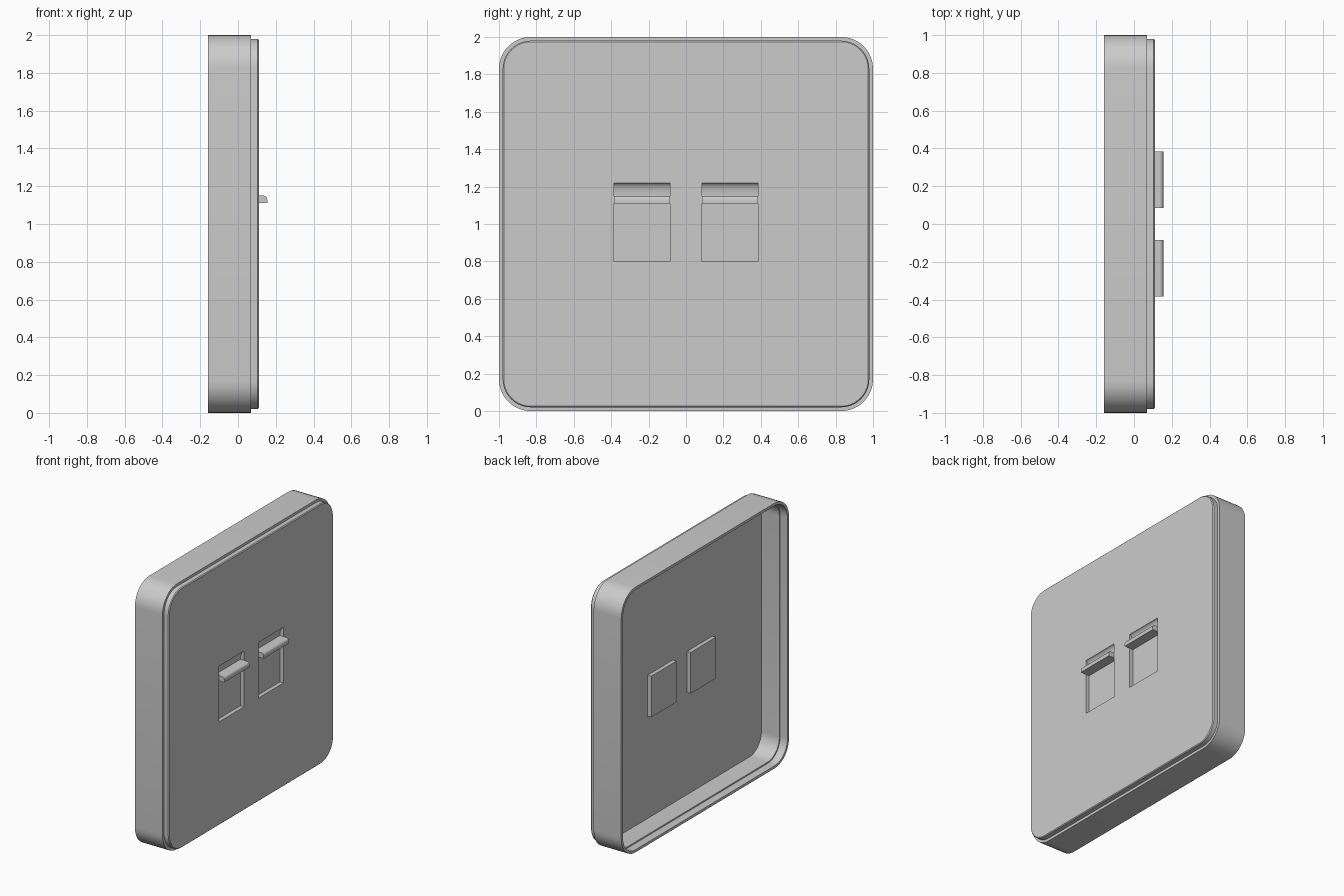
import bpy, bmesh, math

if "Cube" in bpy.data.objects:
    bpy.data.objects.remove(bpy.data.objects["Cube"])

grey = bpy.data.materials.new("plain grey")
grey.use_nodes = True
COLOUR = (0.6, 0.6, 0.6, 1)
grey.diffuse_color = COLOUR
grey.node_tree.nodes["Principled BSDF"].inputs["Base Color"].default_value = COLOUR


def finish(name, bm):
    bmesh.ops.recalc_face_normals(bm, faces=bm.faces)
    mesh = bpy.data.meshes.new(name)
    bm.to_mesh(mesh)
    bm.free()
    mesh.materials.append(grey)
    obj = bpy.data.objects.new(name, mesh)
    bpy.context.collection.objects.link(obj)
    return obj


def smooth(obj):
    bpy.ops.object.select_all(action="DESELECT")
    obj.select_set(True)
    bpy.context.view_layer.objects.active = obj
    bpy.ops.object.shade_smooth_by_angle(angle=math.radians(35))


def rounded_ring(bm, x, half, steps=10):
    """Rounded square in the yz plane, centred on z = 1."""
    r = half - 0.83
    verts = []
    for corner in range(4):
        a0 = corner * math.pi / 2
        cy = 0.83 * (1 if corner in (0, 3) else -1)
        cz = 0.83 * (1 if corner in (0, 1) else -1)
        for i in range(steps + 1):
            a = a0 + math.pi / 2 * i / steps
            verts.append(bm.verts.new((x, cy + r * math.cos(a), 1 + cz + r * math.sin(a))))
    return verts


def extrude_profile(name, profile, y0, y1):
    """Prism along y from a list of (x, z) points."""
    bm = bmesh.new()
    a, b = ([bm.verts.new((x, y, z)) for x, z in profile] for y in (y0, y1))
    bm.faces.new(a)
    bm.faces.new(b)
    n = len(profile)
    for i in range(n):
        j = (i + 1) % n
        bm.faces.new((a[i], a[j], b[j], b[i]))
    return finish(name, bm)


# Hollow wall plate: inner panel, inner lip, back rim, side, seam, raised front
bm = bmesh.new()
sections = [(0.05, 0.97), (-0.10, 0.97), (-0.10, 0.98), (-0.16, 0.98), (-0.16, 1.0),
            (0.07, 1.0), (0.07, 0.98), (0.104, 0.98), (0.11, 0.974)]
rings = [rounded_ring(bm, x, half) for x, half in sections]
for a, b in zip(rings, rings[1:]):
    for i in range(len(a)):
        j = (i + 1) % len(a)
        bm.faces.new((a[i], a[j], b[j], b[i]))
bm.faces.new(rings[0])
bm.faces.new(rings[-1])
plate = finish("wall_plate", bm)

# Port openings with a curved finger scoop at the top
scoop = [(0.11 - 0.03 * math.cos(t * math.pi / 12), 1.22 - 0.07 * (1 - math.sin(t * math.pi / 12)))
         for t in range(7)]
opening = [(0.08, 0.80)] + scoop + [(0.2, 1.22), (0.2, 0.80)]
# Shutter grip with a rounded upper front edge
grip = [(0.07, 1.11), (0.155, 1.11), (0.155, 1.13)]
grip += [(0.135 + 0.02 * math.cos(t * math.pi / 8), 1.13 + 0.02 * math.sin(t * math.pi / 8))
         for t in range(1, 5)] + [(0.07, 1.15)]
shutter = [(0.02, 0.80), (0.075, 0.80), (0.075, 1.11), (0.02, 1.11)]

for side, y0, y1 in (("left", 0.085, 0.385), ("right", -0.385, -0.085)):
    cutter = extrude_profile("port_cutter_" + side, opening, y0, y1)
    cutter.hide_render = True
    mod = plate.modifiers.new("port_" + side, "BOOLEAN")
    mod.operation = "DIFFERENCE"
    mod.solver = "EXACT"
    mod.object = cutter
    bpy.context.view_layer.objects.active = plate
    bpy.ops.object.modifier_apply(modifier=mod.name)
    bpy.data.objects.remove(cutter)
    extrude_profile("shutter_" + side, shutter, y0, y1)
    smooth(extrude_profile("shutter_grip_" + side, grip, y0, y1))
smooth(plate)
